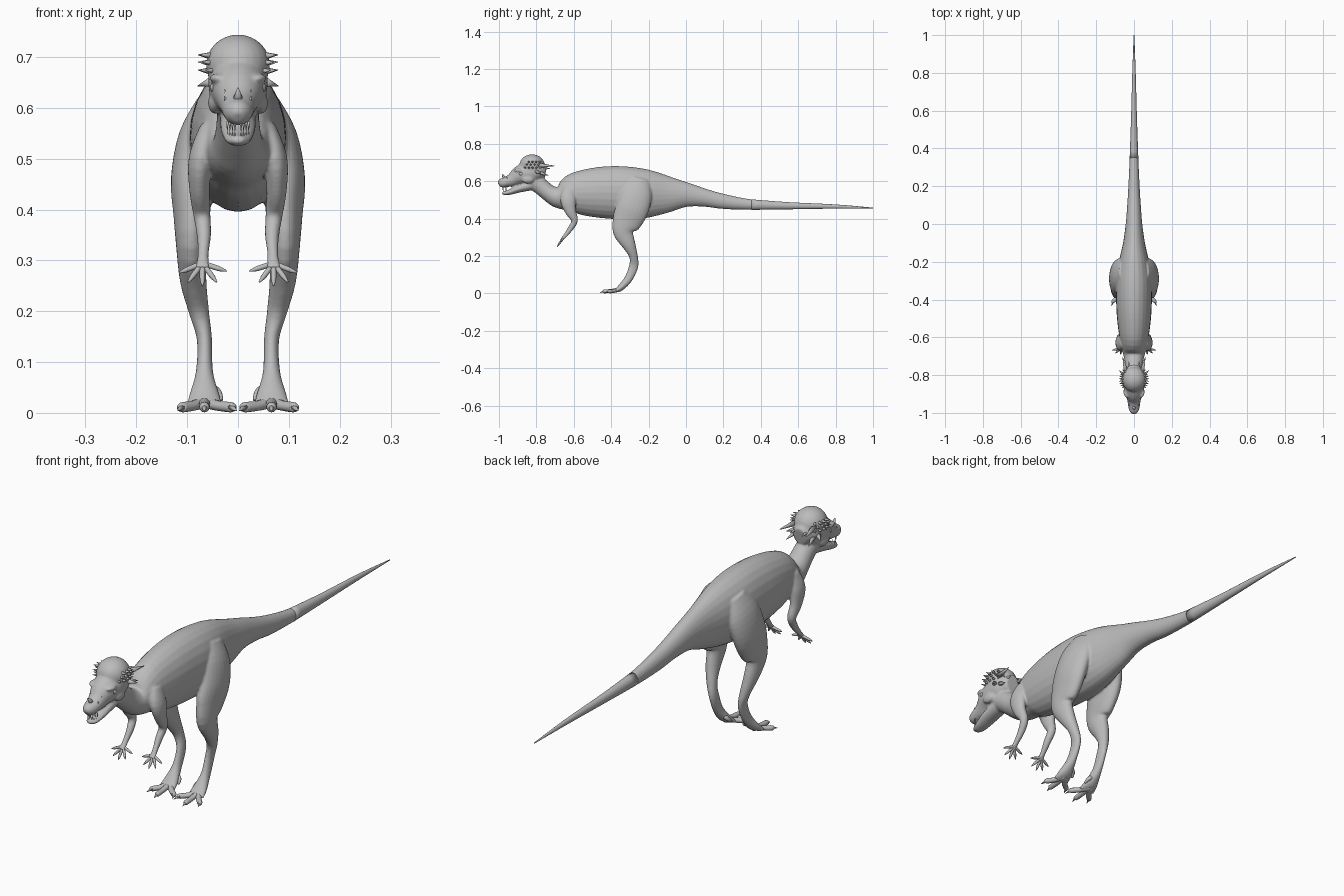
import bpy, bmesh, math
from mathutils import Vector, Matrix

cube = bpy.data.objects.get("Cube")
if cube:
    bpy.data.objects.remove(cube)

SIDES = 24
STEPS = 4
BOTH = (1, -1)

hide = bpy.data.materials.new("grey_hide")
hide.use_nodes = True
grey = (0.5, 0.5, 0.5, 1)
hide.diffuse_color = grey
hide.node_tree.nodes["Principled BSDF"].inputs["Base Color"].default_value = grey


def finish(name, bm):
    """Turn a bmesh into a smooth, named object."""
    bmesh.ops.recalc_face_normals(bm, faces=bm.faces)
    for face in bm.faces:
        face.smooth = True
    mesh = bpy.data.meshes.new(name)
    bm.to_mesh(mesh)
    bm.free()
    mesh.materials.append(hide)
    obj = bpy.data.objects.new(name, mesh)
    bpy.context.collection.objects.link(obj)
    return obj


def spline(points):
    """Resample stations with a Catmull-Rom curve."""
    padded = [points[0]] + list(points) + [points[-1]]
    result = []
    for a, b, c, d in zip(padded, padded[1:], padded[2:], padded[3:]):
        for i in range(STEPS):
            t = i / STEPS
            result.append([0.5 * (2*q + (r-p)*t + (2*p - 5*q + 4*r - s)*t*t
                                  + (3*q - p - 3*r + s)*t**3)
                           for p, q, r, s in zip(a, b, c, d)])
    return result + [list(points[-1])]


def loft(bm, stations, side=1, sides=SIDES):
    """Elliptical tube; each station is x, y, z, sideways radius, other radius."""
    rows = spline(stations)
    centres = [Vector((r[0] * side, r[1], r[2])) for r in rows]
    run = (centres[-1] - centres[0]).normalized()
    axis = Vector((1, 0, 0)) if abs(run.x) < 0.8 else Vector((0, 1, 0))
    rings = []
    for i, (centre, row) in enumerate(zip(centres, rows)):
        ahead = centres[min(i + 1, len(rows) - 1)]
        tangent = (ahead - centres[max(i - 1, 0)]).normalized()
        u = (axis - tangent * axis.dot(tangent)).normalized()
        v = tangent.cross(u)
        ring = []
        for k in range(sides):
            a = math.tau * k / sides
            ring.append(bm.verts.new(centre + u * row[3] * math.cos(a)
                                     + v * row[4] * math.sin(a)))
        rings.append(ring)
    for low, high in zip(rings, rings[1:]):
        for k in range(sides):
            n = (k + 1) % sides
            bm.faces.new((low[k], low[n], high[n], high[k]))
    bm.faces.new(rings[0])
    bm.faces.new(rings[-1])


def ball(bm, centre, size):
    matrix = Matrix.Translation(centre) @ Matrix.Diagonal((*size, 1))
    bmesh.ops.create_uvsphere(bm, u_segments=SIDES, v_segments=16, radius=1, matrix=matrix)


def spike(bm, base, tip, radius):
    base, tip = Vector(base), Vector(tip)
    way = tip - base
    turn = way.to_track_quat('Z', 'Y').to_matrix().to_4x4()
    bmesh.ops.create_cone(bm, cap_ends=True, segments=10, radius1=radius,
                          radius2=radius * 0.08, depth=way.length,
                          matrix=Matrix.Translation((base + tip) / 2) @ turn)


# Spine from neck to tail: y, z, half width, half height
spine = [(-.83, .61, .042, .045), (-.78, .575, .042, .045), (-.73, .535, .048, .046),
         (-.68, .516, .06, .063), (-.6, .535, .077, .108), (-.5, .54, .09, .131),
         (-.4, .54, .095, .141), (-.3, .536, .095, .141), (-.2, .533, .08, .128),
         (-.1, .53, .058, .1), (0, .528, .044, .067), (.1, .512, .036, .048),
         (.2, .492, .03, .04), (.35, .475, .023, .028), (.55, .469, .016, .019),
         (.8, .465, .009, .011), (1, .457, .002, .002)]
spine = [(0, *s) for s in spine]

skull = [(0, -.75, .65, .03, .035), (0, -.79, .655, .055, .055), (0, -.84, .645, .058, .065),
         (0, -.89, .63, .05, .052), (0, -.93, .607, .036, .036), (0, -.965, .595, .031, .027),
         (0, -.987, .588, .025, .025), (0, -1, .58, .012, .014)]
jaw = [(0, -.81, .585, .035, .03), (0, -.89, .562, .035, .022), (0, -.94, .543, .029, .015),
       (0, -.968, .536, .022, .011), (0, -.982, .54, .012, .008)]

leg = [(.05, -.25, .61, .03, .06), (.075, -.265, .54, .042, .085),
       (.09, -.285, .46, .042, .088), (.091, -.315, .39, .036, .08),
       (.092, -.335, .33, .03, .056), (.088, -.305, .26, .026, .036),
       (.077, -.281, .2, .02, .023), (.066, -.28, .145, .015, .025),
       (.066, -.307, .08, .017, .022), (.066, -.345, .035, .03, .018),
       (.066, -.375, .014, .036, .01)]
arm = [(.055, -.62, .56, .02, .035), (.073, -.63, .5, .024, .042),
       (.076, -.617, .44, .02, .03), (.071, -.596, .39, .017, .018),
       (.067, -.617, .348, .014, .015), (.069, -.647, .308, .011, .01),
       (.07, -.668, .284, .016, .007)]

# Continuous skin, fused so the limbs and head blend into the trunk
bm = bmesh.new()
for part in (spine, skull, jaw):
    loft(bm, part)
ball(bm, (0, -.823, .684), (.063, .068, .06))
for s in BOTH:
    loft(bm, leg, s)
    loft(bm, arm, s)
    ball(bm, (s * .038, -.892, .658), (.018, .028, .01))   # brow
    ball(bm, (s * .045, -.845, .61), (.014, .032, .022))   # cheek
body = finish("body", bm)
fuse = body.modifiers.new("fuse", 'REMESH')
fuse.mode = 'VOXEL'
fuse.voxel_size = 0.0045
fuse.use_smooth_shade = True
soften = body.modifiers.new("soften", 'SMOOTH')
soften.factor = 0.5
soften.iterations = 5

# Fine end of the tail
bm = bmesh.new()
loft(bm, spine[-4:])
finish("tail_tip", bm)

for s, label in zip(BOTH, ("left", "right")):
    # Toes and claws
    bm = bmesh.new()
    for x, y in ((.013, -.405), (.066, -.437), (.11, -.41)):
        mid = (x + .066) / 2
        loft(bm, [(.066, -.352, .022, .012, .012), (mid, (y - .36) / 2, .014, .011, .01),
                  (x, y, .011, .01, .01), (x, y - .008, .01, .005, .005)], s, 12)
        spike(bm, (s * x, y, .012), (s * (x + (x - .066) * .2), y - .024, .004), .007)
    loft(bm, [(.054, -.325, .05, .01, .01), (.04, -.33, .04, .008, .008),
              (.033, -.345, .026, .004, .004)], s, 12)
    finish(label + "_toes", bm)

    # Spread fingers
    bm = bmesh.new()
    for degrees in (-75, -35, 0, 35, 70):
        a = math.radians(degrees)
        dx, dy, dz = math.sin(a), -.65 * math.cos(a), -.8 * math.cos(a) - .1
        path = [(.07 + dx * d, -.658 + dy * d, .294 + dz * d, r, r)
                for d, r in ((0, .006), (.018, .0055), (.035, .005), (.049, .0015))]
        loft(bm, path, s, 10)
    finish(label + "_fingers", bm)

    # Eye
    bm = bmesh.new()
    ball(bm, (s * .046, -.882, .64), (.009, .011, .01))
    finish(label + "_eye", bm)

    # Horns and knobs round the back and sides of the skull
    bm = bmesh.new()
    spike(bm, (s * .042, -.785, .685), (s * .06, -.703, .682), .013)
    spike(bm, (s * .022, -.775, .67), (s * .028, -.727, .668), .011)
    spike(bm, (s * .04, -.785, .648), (s * .052, -.735, .63), .011)
    spike(bm, (s * .05, -.8, .652), (s * .079, -.775, .643), .011)
    for row, z in enumerate((.668, .684, .698)):
        for i in range(6 - row):
            a = math.radians(-35 + 19 * i + 9 * row)
            out = Vector((s * math.cos(a), math.sin(a), .08))
            base = Vector((0, -.823, z)) + out * .052
            spike(bm, base, base + out * .027, .008)
    # Snout bumps
    for y, z in ((-.955, .612), (-.935, .625), (-.915, .64)):
        spike(bm, (s * .02, y, z - .006), (s * .027, y - .004, z + .011), .007)
    finish(label + "_horns", bm)

    # Teeth
    bm = bmesh.new()
    for i in range(4):
        x, y = s * (.006 + .005 * i), -.982 + .008 * i
        spike(bm, (x, y, .573), (x, y, .553), .003)
        spike(bm, (x, y + .008, .538), (x, y + .008, .554), .003)
    finish(label + "_teeth", bm)

# Nose horn
bm = bmesh.new()
spike(bm, (0, -.968, .61), (0, -.984, .64), .013)
finish("nose_horn", bm)
